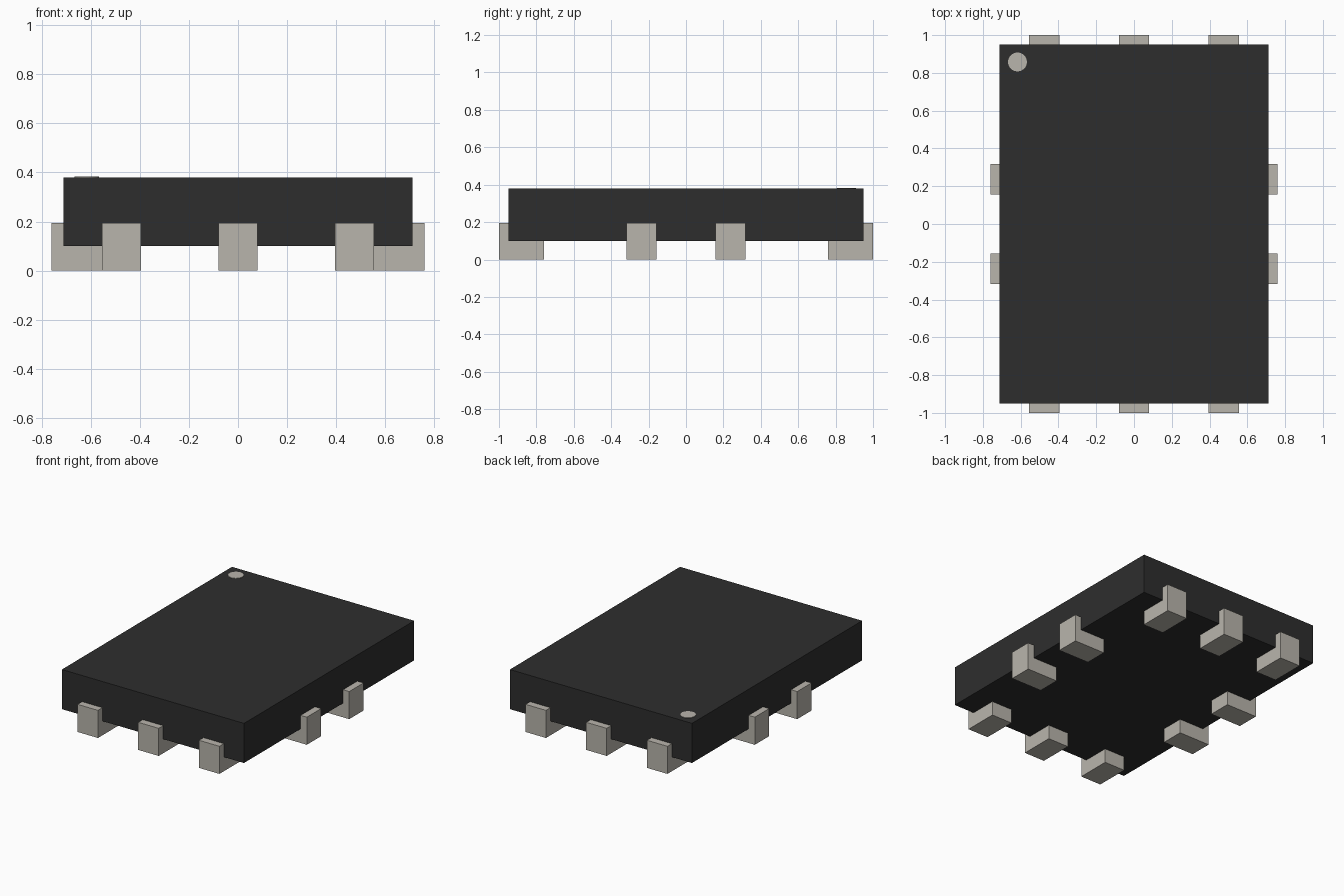
import bpy, bmesh, math
from mathutils import Matrix

cube = bpy.data.objects.get("Cube")
if cube:
    bpy.data.objects.remove(cube, do_unlink=True)


def material(name, color):
    m = bpy.data.materials.new(name)
    m.use_nodes = True
    m.diffuse_color = (*color, 1)
    m.node_tree.nodes["Principled BSDF"].inputs["Base Color"].default_value = (*color, 1)
    return m


BLACK = material("black_plastic", (0.027, 0.027, 0.027))
METAL = material("warm_grey_metal", (0.485, 0.462, 0.413))


def add_object(name, bm, mat):
    bmesh.ops.recalc_face_normals(bm, faces=bm.faces)
    mesh = bpy.data.meshes.new(name)
    bm.to_mesh(mesh)
    bm.free()
    mesh.materials.append(mat)
    obj = bpy.data.objects.new(name, mesh)
    bpy.context.collection.objects.link(obj)
    return obj


# Main dimensions
BODY_X, BODY_Y = 0.712, 0.95
BASE, TOP = 0.10, 0.38
LEAD_W, LEAD_L, LEAD_H = 0.16, 0.24, 0.195

# Package body
bm = bmesh.new()
bmesh.ops.create_cube(bm, size=1)
bmesh.ops.scale(bm, vec=(2 * BODY_X, 2 * BODY_Y, TOP - BASE), verts=bm.verts)
bmesh.ops.translate(bm, vec=(0, 0, (BASE + TOP) / 2), verts=bm.verts)
add_object("body", bm, BLACK)


# L-shaped lead: foot under the body, lip up its wall; extruded across its width
def lead(name, reach, wall, along, angle):
    inner = reach - LEAD_L
    profile = [(inner, 0), (reach, 0), (reach, LEAD_H),
               (wall, LEAD_H), (wall, BASE), (inner, BASE)]
    bm = bmesh.new()
    face = bm.faces.new([bm.verts.new((x, -LEAD_W / 2, z)) for x, z in profile])
    ext = bmesh.ops.extrude_face_region(bm, geom=[face])
    bmesh.ops.translate(bm, vec=(0, LEAD_W, 0),
                        verts=[v for v in ext["geom"] if isinstance(v, bmesh.types.BMVert)])
    bmesh.ops.translate(bm, vec=(0, along, 0), verts=bm.verts)
    bmesh.ops.rotate(bm, cent=(0, 0, 0), verts=bm.verts,
                     matrix=Matrix.Rotation(math.radians(angle), 3, "Z"))
    add_object(name, bm, METAL)


# Two leads on each long side, three on each end
for side, angle in (("left", 0), ("right", 180)):
    for i, pos in enumerate((-0.237, 0.237), 1):
        lead(f"{side}_lead_{i}", 0.76, BODY_X, pos, angle)
for side, angle in (("back", 90), ("front", 270)):
    for i, pos in enumerate((-0.475, 0, 0.475), 1):
        lead(f"{side}_lead_{i}", 1.0, BODY_Y, pos, angle)

# Round corner marker, a thin plate on the top face
bm = bmesh.new()
bmesh.ops.create_cone(bm, cap_ends=True, segments=32, radius1=0.05, radius2=0.05, depth=0.004)
bmesh.ops.translate(bm, vec=(-0.617, 0.858, TOP + 0.001), verts=bm.verts)
add_object("corner_marker", bm, METAL)
